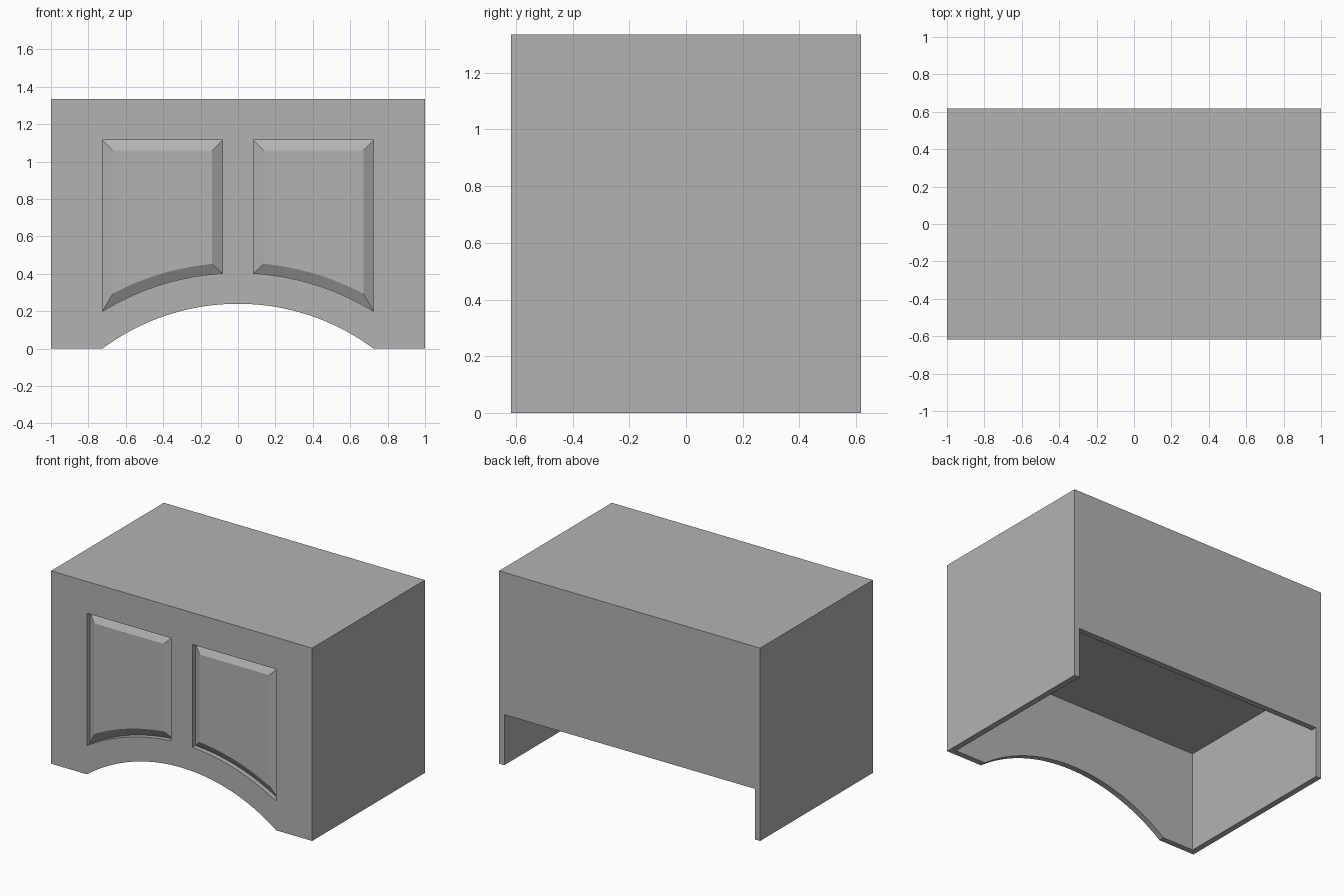
import bpy, bmesh
from math import sqrt

if "Cube" in bpy.data.objects:
    bpy.data.objects.remove(bpy.data.objects["Cube"], do_unlink=True)

HALF_W, HALF_D, HEIGHT = 1.0, 0.617, 1.335
WALL, GROOVE, BEVEL = 0.04, 0.033, 0.055
NOTCH_Z, CEILING_Z = 0.35, 0.69
ARCH_R, ARCH_CZ, ARCH_HALF = 1.215, -0.975, 0.725
FRONT = -HALF_D

paint = bpy.data.materials.new("plain grey")
paint.use_nodes = True
GREY = (0.45, 0.45, 0.45, 1)
paint.diffuse_color = GREY
paint.node_tree.nodes["Principled BSDF"].inputs["Base Color"].default_value = GREY


def arc(x0, x1, radius, steps=24):
    """Points along the shared arch centre, from x0 to x1."""
    xs = [x0 + (x1 - x0) * i / steps for i in range(steps + 1)]
    return [(x, ARCH_CZ + sqrt(radius ** 2 - x ** 2)) for x in xs]


def loft(name, loop_a, y_a, loop_b, y_b):
    """Solid between two matching x-z outlines at two depths."""
    bm = bmesh.new()
    a = [bm.verts.new((x, y_a, z)) for x, z in loop_a]
    b = [bm.verts.new((x, y_b, z)) for x, z in loop_b]
    bm.faces.new(a)
    bm.faces.new(b[::-1])
    for i in range(len(a)):
        j = (i + 1) % len(a)
        bm.faces.new((a[j], a[i], b[i], b[j]))
    bmesh.ops.recalc_face_normals(bm, faces=bm.faces)
    mesh = bpy.data.meshes.new(name)
    bm.to_mesh(mesh)
    bm.free()
    mesh.materials.append(paint)
    obj = bpy.data.objects.new(name, mesh)
    bpy.context.collection.objects.link(obj)
    return obj


def prism(name, loop, y0, y1):
    return loft(name, loop, y0, loop, y1)


def rect(x, z0, z1):
    return [(-x, z0), (x, z0), (x, z1), (-x, z1)]


def panel_outline(side, inset):
    """Rectangle with an arched lower edge, on one side of the centre."""
    x0, x1 = side * (0.083 + inset), side * (ARCH_HALF - inset)
    top = 1.115 - inset
    return arc(x0, x1, ARCH_R + 0.165 + inset) + [(x1, top), (x0, top)]


def cut(target, cutter):
    cutter.hide_render = True
    cutter.hide_viewport = True
    cutter.display_type = 'WIRE'
    mod = target.modifiers.new(cutter.name, 'BOOLEAN')
    mod.operation = 'DIFFERENCE'
    mod.solver = 'EXACT'
    mod.object = cutter


# Cabinet shell with open base, back notch and arched front
shell = prism("cabinet_shell", rect(HALF_W, 0, HEIGHT), FRONT, HALF_D)
inner = HALF_W - WALL
cut(shell, prism("base_cavity_cutter", rect(inner, -0.2, CEILING_Z),
                 FRONT + WALL, HALF_D - WALL))
cut(shell, prism("back_notch_cutter", rect(inner, -0.2, NOTCH_Z),
                 HALF_D - 2 * WALL, HALF_D + 0.1))
arch = arc(-ARCH_HALF, ARCH_HALF, ARCH_R, 48)
cut(shell, prism("front_arch_cutter",
                 arch + [(ARCH_HALF, -0.1), (-ARCH_HALF, -0.1)],
                 FRONT - 0.1, FRONT + 2 * WALL))

# Two recesses, each holding a raised panel with sloped edges
for side, word in ((-1, "right"), (1, "left")):
    outer = panel_outline(side, 0)
    cut(shell, prism(word + "_recess_cutter", outer, FRONT - 0.1, FRONT + GROOVE))
    loft(word + "_raised_panel", panel_outline(side, BEVEL), FRONT,
         outer, FRONT + GROOVE)
